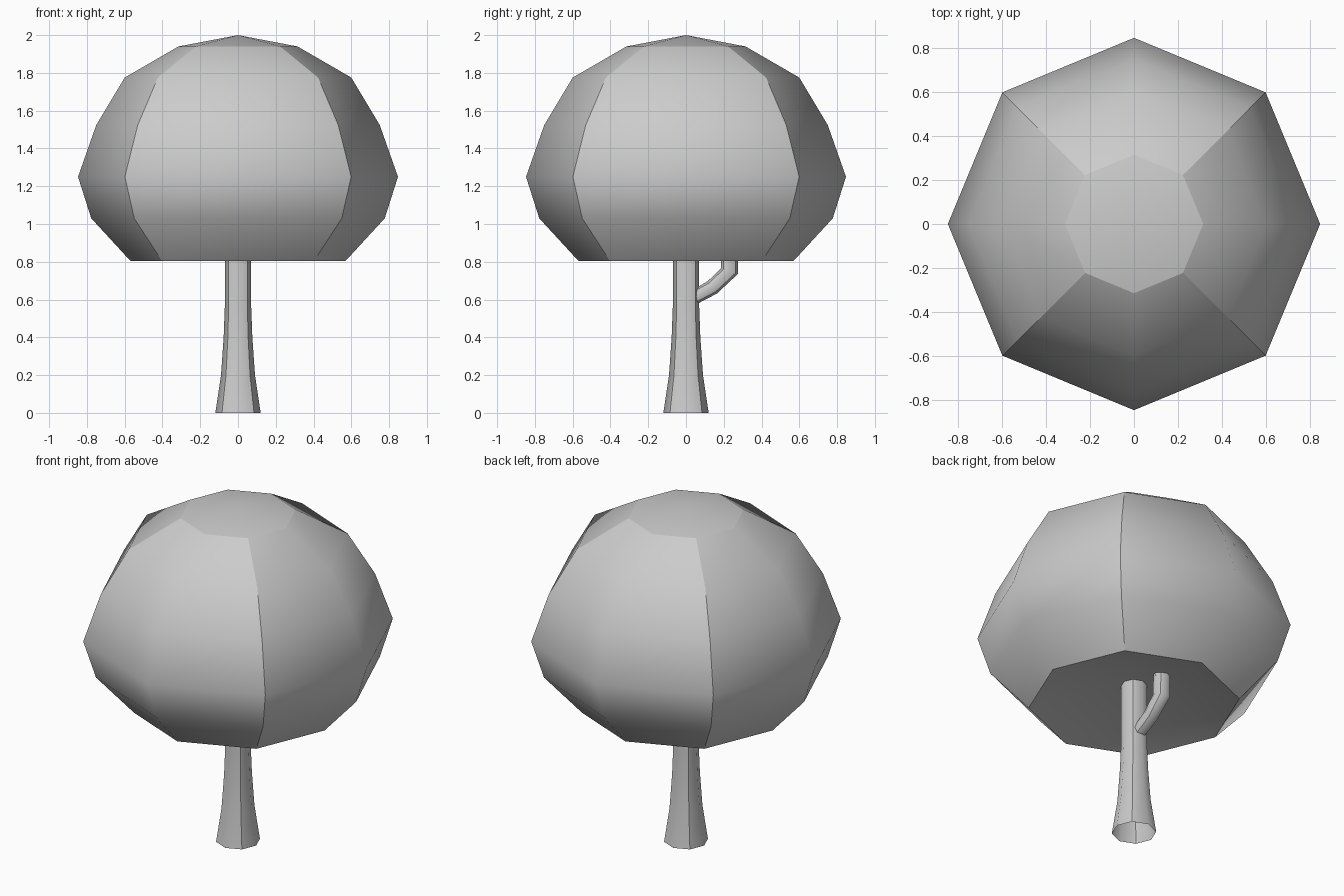
import bpy
import bmesh
from math import cos, sin, tau
from mathutils import Vector

SIDES = 8

cube = bpy.data.objects.get("Cube")
if cube:
    bpy.data.objects.remove(cube, do_unlink=True)

grey = bpy.data.materials.new("light grey")
grey.use_nodes = True
colour = (0.6, 0.6, 0.6, 1)
grey.diffuse_color = colour
grey.node_tree.nodes["Principled BSDF"].inputs["Base Color"].default_value = colour


def sweep(name, path, sharp_rings=(), upright=False):
    """Octagonal rings along (y, z, radius) points, with creases on the diagonals."""
    bm = bmesh.new()
    centres = [Vector((0, y, z)) for y, z, r in path]
    rings = []
    for i, (y, z, r) in enumerate(path):
        tangent = Vector((0, 0, 1))
        if not upright:
            before, after = centres[max(i - 1, 0)], centres[min(i + 1, len(path) - 1)]
            tangent = (after - before).normalized()
        across = Vector((1, 0, 0))
        side = tangent.cross(across)
        if r == 0:
            rings.append([bm.verts.new(centres[i])] * SIDES)
            continue
        rings.append([bm.verts.new(centres[i] + r * (across * cos(tau * k / SIDES)
                                                    + side * sin(tau * k / SIDES)))
                      for k in range(SIDES)])

    for low, high in zip(rings, rings[1:]):
        for k in range(SIDES):
            n = (k + 1) % SIDES
            corners = [low[k], low[n], high[n], high[k]]
            face = bm.faces.new(list(dict.fromkeys(corners)))
            face.smooth = True

    # Creases along the diagonals, and around chosen rings
    for low, high in zip(rings, rings[1:]):
        if len(set(low)) == 1 or len(set(high)) == 1:
            continue
        for k in range(1, SIDES, 2):
            bm.edges.get((low[k], high[k])).smooth = False
    for i in sharp_rings:
        for k in range(SIDES):
            bm.edges.get((rings[i][k], rings[i][(k + 1) % SIDES])).smooth = False

    bm.normal_update()
    mesh = bpy.data.meshes.new(name)
    bm.to_mesh(mesh)
    bm.free()
    mesh.materials.append(grey)
    obj = bpy.data.objects.new(name, mesh)
    bpy.context.collection.objects.link(obj)
    return obj


# Leafy crown with a shallow domed top and a hollowed underside
sweep("crown", [(0, 0.93, 0), (0, 0.805, 0.57), (0, 1.03, 0.777), (0, 1.25, 0.847),
                (0, 1.525, 0.75), (0, 1.775, 0.6), (0, 1.94, 0.315), (0, 2, 0)],
      sharp_rings=(1, 6), upright=True)

# Flared trunk, open at the foot
sweep("trunk", [(0, 0, 0.12), (0, 0.2, 0.09), (0, 0.4, 0.076),
                (0, 0.56, 0.07), (0, 1.05, 0.07)], upright=True)

# Bent side branch at the back
sweep("branch", [(0.04, 0.61, 0.038), (0.14, 0.665, 0.041),
                 (0.23, 0.75, 0.047), (0.235, 0.96, 0.045)])
